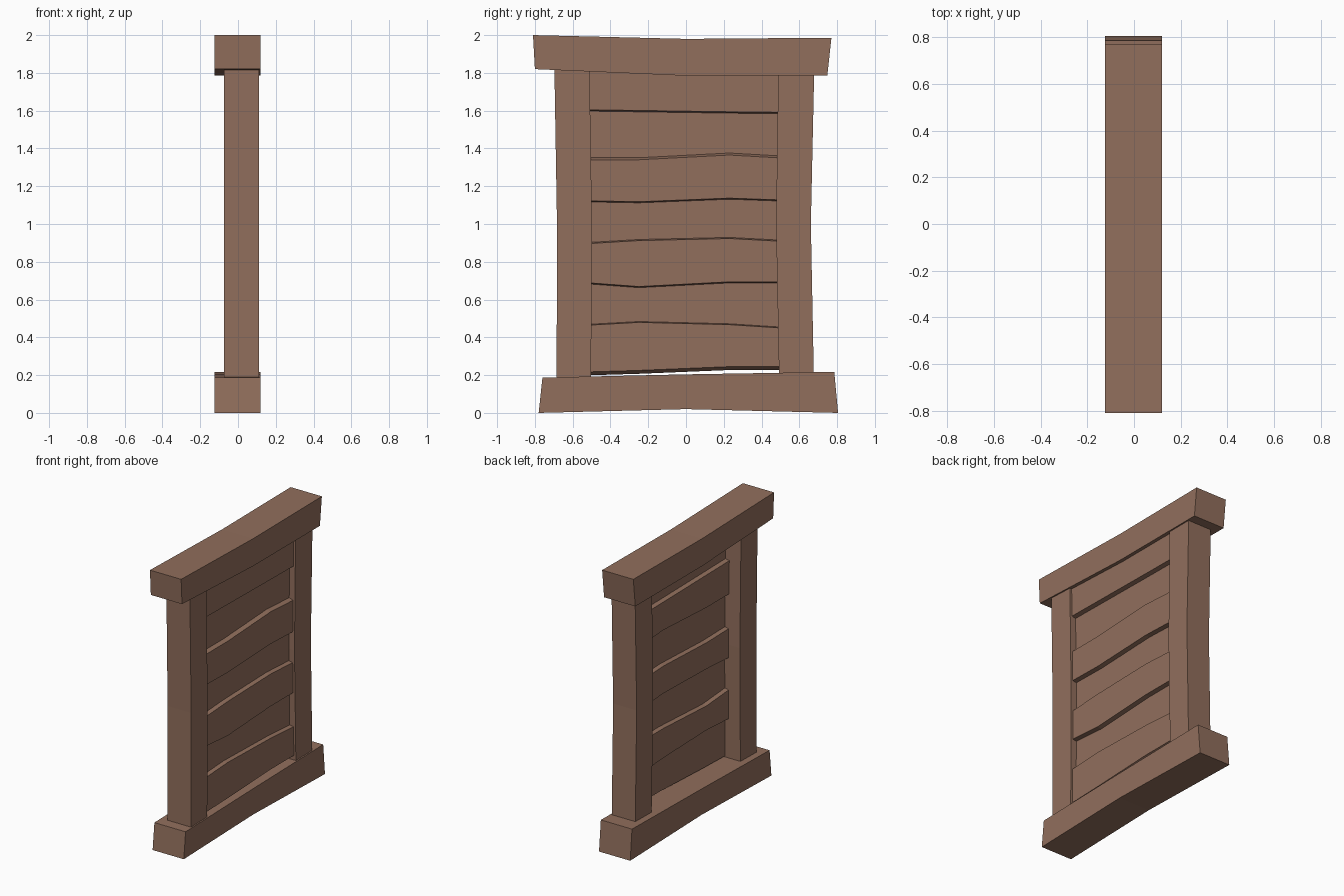
import bpy, bmesh

if "Cube" in bpy.data.objects:
    bpy.data.objects.remove(bpy.data.objects["Cube"])

wood = bpy.data.materials.new("brown wood")
wood.diffuse_color = (0.285, 0.158, 0.108, 1)
wood.use_nodes = True
wood.node_tree.nodes["Principled BSDF"].inputs["Base Color"].default_value = wood.diffuse_color


def timber(name, sections):
    """Skin a row of four-cornered cross-sections and cap both ends."""
    bm = bmesh.new()
    rings = [[bm.verts.new(p) for p in s] for s in sections]
    for a, b in zip(rings, rings[1:]):
        for i in range(4):
            j = (i + 1) % 4
            bm.faces.new((a[i], a[j], b[j], b[i]))
    bm.faces.new(rings[0])
    bm.faces.new(rings[-1])
    bmesh.ops.recalc_face_normals(bm, faces=bm.faces)
    me = bpy.data.meshes.new(name)
    bm.to_mesh(me)
    bm.free()
    me.materials.append(wood)
    ob = bpy.data.objects.new(name, me)
    bpy.context.collection.objects.link(ob)


def bar(name, x0, x1, edges):
    """edges: pairs of opposite (y, z) outline points along the timber."""
    timber(name, [[(x0, *p), (x1, *p), (x1, *q), (x0, *q)] for p, q in edges])


# Crooked top and bottom beams
bar("top_beam", -0.125, 0.12, [((-0.80, 1.82), (-0.81, 2.0)),
                               ((0.0, 1.785), (0.0, 1.98)),
                               ((0.748, 1.785), (0.77, 1.986))])
bar("bottom_beam", -0.125, 0.12, [((-0.78, 0.0), (-0.76, 0.187)),
                                  ((0.0, 0.02), (0.0, 0.204)),
                                  ((0.805, 0.0), (0.785, 0.217))])

# Side posts, ends tucked into the beams
bar("left_post", -0.075, 0.11, [((-0.685, 0.16), (-0.503, 0.16)),
                                ((-0.683, 1.0), (-0.498, 1.0)),
                                ((-0.697, 1.84), (-0.511, 1.84))])
bar("right_post", -0.075, 0.11, [((0.493, 0.18), (0.677, 0.18)),
                                 ((0.477, 1.0), (0.661, 1.0)),
                                 ((0.489, 1.82), (0.679, 1.82))])

# Planks: wavy seams (heights at four stations) and half-bevel of each seam
ys = (-0.52, -0.25, 0.23, 0.51)
seams = [((1.83, 1.81, 1.80, 1.80), 0.0),
         ((1.599, 1.595, 1.588, 1.585), 0.006),
         ((1.349, 1.349, 1.374, 1.358), 0.009),
         ((1.118, 1.113, 1.132, 1.122), 0.005),
         ((0.901, 0.917, 0.928, 0.913), 0.005),
         ((0.684, 0.664, 0.689, 0.689), 0.005),
         ((0.468, 0.483, 0.471, 0.453), 0.004),
         ((0.208, 0.216, 0.236, 0.236), 0.009)]
for n in range(7):
    (top, bt), (bot, bb) = seams[n], seams[n + 1]
    # odd and even planks sit alternately forward and back
    face, rear = (0.095, 0.045) if n % 2 == 0 else (0.015, 0.065)
    timber(f"plank_{n + 1}", [[(face, y, b + bb), (face, y, t - bt),
                               (rear, y, t + bt), (rear, y, b - bb)]
                              for y, t, b in zip(ys, top, bot)])
